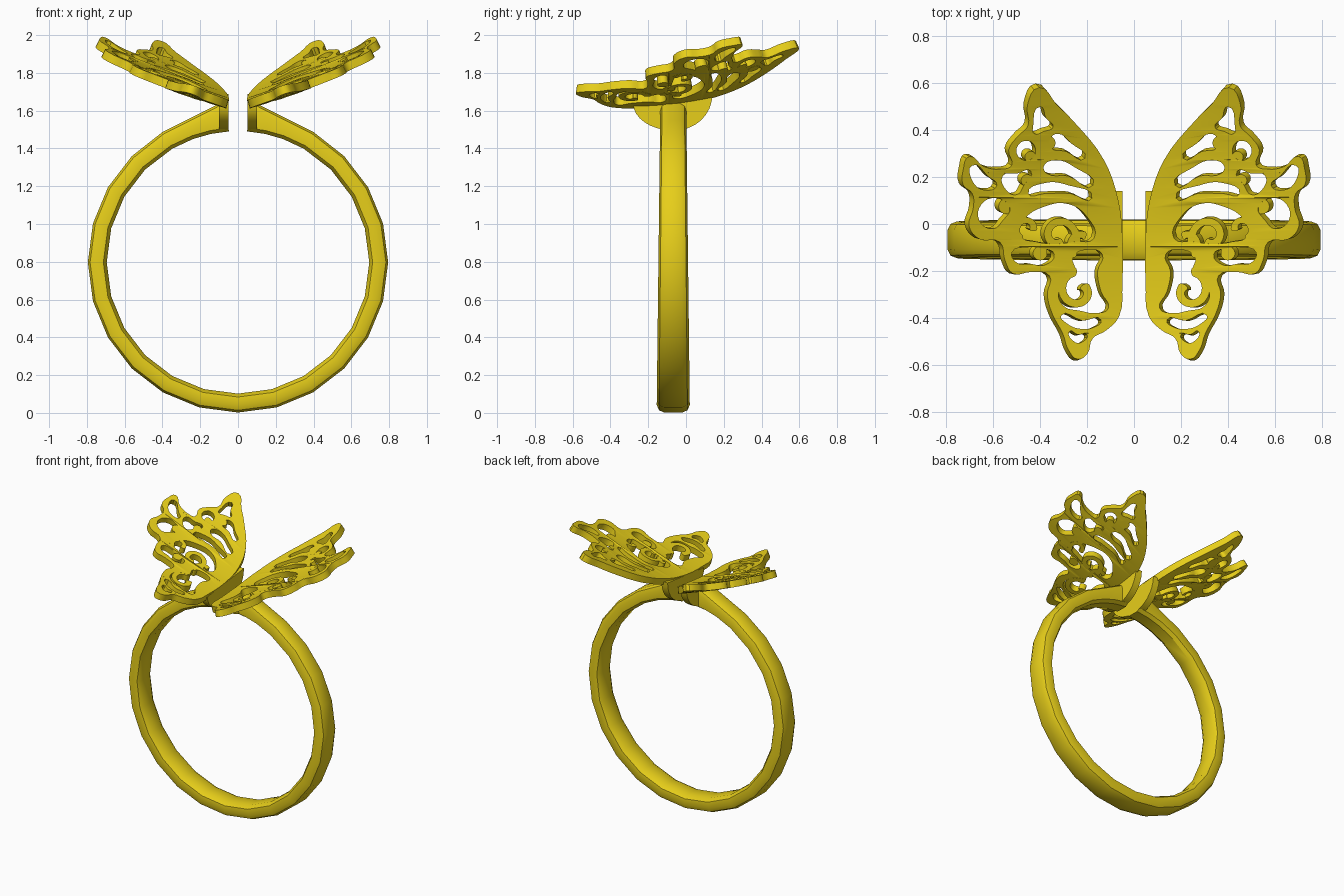
import bpy, bmesh
from math import sin, cos, pi, radians
from mathutils import Vector

if "Cube" in bpy.data.objects:
    bpy.data.objects.remove(bpy.data.objects["Cube"])

gold = bpy.data.materials.new("gold")
gold.diffuse_color = (0.8, 0.62, 0.01, 1)
gold.use_nodes = True
gold.node_tree.nodes["Principled BSDF"].inputs["Base Color"].default_value = gold.diffuse_color
THICK = 0.046


def finish(name, bm, mirror=True):
    bmesh.ops.remove_doubles(bm, verts=bm.verts, dist=0.0004)
    bmesh.ops.recalc_face_normals(bm, faces=bm.faces)
    me = bpy.data.meshes.new(name)
    bm.to_mesh(me)
    bm.free()
    me.materials.clear()
    me.materials.append(gold)
    ob = bpy.data.objects.new(name, me)
    bpy.context.collection.objects.link(ob)
    bpy.ops.object.select_all(action='DESELECT')
    ob.select_set(True)
    bpy.context.view_layer.objects.active = ob
    bpy.ops.object.shade_smooth_by_angle(angle=radians(35))
    if mirror:
        ob.modifiers.new("mirror", 'MIRROR').use_mirror_merge = False
    return ob


def wing_z(x, y):
    return 1.665 + 0.27 * x + 0.15 * y + 0.14 * x * x + 0.25 * y * y


def plate(name, loops, drop=0.0):
    """Fill smooth closed loops (outline plus holes), thicken, lay on the wing surface."""
    cu = bpy.data.curves.new(name, 'CURVE')
    cu.dimensions, cu.fill_mode = '2D', 'BOTH'
    cu.extrude, cu.resolution_u = THICK / 2, 4
    for loop in loops:
        sp = cu.splines.new('BEZIER')
        sp.bezier_points.add(len(loop) - 1)
        sp.use_cyclic_u = True
        for bp, (x, y) in zip(sp.bezier_points, loop):
            bp.co = (x, y, 0)
            bp.handle_left_type = bp.handle_right_type = 'AUTO'
    tmp = bpy.data.objects.new(name + "_path", cu)
    bpy.context.collection.objects.link(tmp)
    me = bpy.data.meshes.new_from_object(
        tmp.evaluated_get(bpy.context.evaluated_depsgraph_get()))
    bpy.data.objects.remove(tmp)
    bm = bmesh.new()
    bm.from_mesh(me)
    for v in bm.verts:
        x, y, z = v.co
        n = Vector((-0.27 - 0.28 * x, -0.15 - 0.5 * y, 1)).normalized()
        v.co = Vector((x, y, wing_z(x, y))) + n * (z - THICK / 2 - drop)
    return finish(name, bm)


def curl(cx, cy, r0, r1, a0, a1, w=0.016, n=12):
    """Closed loop of a spiral ribbon that ends in a rounded blob."""
    left, right = [], []
    for i in range(n + 1):
        t = i / n
        a, r = radians(a0 + (a1 - a0) * t), r0 + (r1 - r0) * t
        h = w * (1 + 0.5 * max(0, t - 0.6))
        left.append((cx + (r + h) * cos(a), cy + (r + h) * sin(a)))
        right.append((cx + (r - h) * cos(a), cy + (r - h) * sin(a)))
    return left + right[::-1]


def dot(cx, cy, r):
    return [(cx + r * cos(i * pi / 4), cy + r * sin(i * pi / 4)) for i in range(8)]


# Wing plate: outer edge and pierced openings
outline = [(.405, .582), (.33, .51), (.257, .437), (.13, .276), (.068, .106), (.05, -.04),
           (.05, -.255), (.064, -.395), (.12, -.455), (.176, -.488), (.2, -.555),
           (.24, -.577), (.278, -.54), (.304, -.467), (.35, -.38), (.37, -.297),
           (.36, -.222), (.44, -.205), (.515, -.212), (.55, -.157), (.572, -.078),
           (.66, -.064), (.703, -.01), (.685, .072), (.69, .13), (.728, .165),
           (.728, .234), (.703, .288), (.64, .245), (.57, .234), (.522, .25),
           (.535, .315), (.495, .375), (.452, .42), (.455, .505)]
holes = [
    [(.40, .50), (.43, .42), (.425, .385), (.385, .395), (.345, .415), (.375, .45)],
    [(.27, .345), (.325, .385), (.36, .36), (.355, .325), (.29, .31), (.21, .28)],
    [(.42, .32), (.455, .355), (.5, .325), (.485, .28), (.44, .275)],
    [(.175, .165), (.25, .24), (.34, .272), (.385, .245), (.37, .215), (.28, .205)],
    [(.18, .11), (.28, .165), (.38, .175), (.45, .13), (.38, .13), (.27, .13)],
    [(.585, .165), (.62, .2), (.69, .25), (.69, .185), (.64, .145)],
    [(.44, .225), (.5, .215), (.56, .205), (.545, .145), (.5, .125), (.47, .165)],
    [(.53, .07), (.59, .11), (.65, .085), (.66, .015), (.6, -.02), (.56, .015)],
]
large_holes = [
    [(.17, -.06), (.2, .03), (.28, .085), (.38, .075), (.47, .015), (.48, -.055),
     (.42, -.075), (.34, -.085), (.25, -.075)],
    [(.34, -.13), (.38, -.175), (.44, -.17), (.5, -.165), (.52, -.12), (.46, -.1), (.39, -.105)],
    [(.2, -.11), (.135, -.13), (.155, -.2), (.14, -.29), (.11, -.36), (.16, -.38), (.23, -.37),
     (.3, -.35), (.322, -.285), (.285, -.23), (.25, -.21), (.26, -.14)],
    [(.14, -.41), (.22, -.412), (.31, -.39), (.285, -.425), (.23, -.447), (.17, -.44)],
    [(.2, -.472), (.24, -.472), (.275, -.458), (.25, -.505), (.225, -.505)],
]
plate("wing", [outline] + holes + large_holes)

# Scrolls and beads inside the openings
scrolls = {
    "upper_scroll": curl(.32, -.05, .075, .03, 200, -110),
    "lower_scroll": curl(.235, -.285, .085, .028, 80, -220, .017),
    "inner_scroll": curl(.22, -.08, .06, .03, -60, 110, .014),
    "outer_scroll": curl(.455, -.02, .05, .025, -60, 190, .013),
    "side_bead": dot(.545, .075, .032),
    "tip_bead": dot(.365, .345, .03),
    "edge_bead": dot(.44, .285, .025),
    "middle_bead": dot(.455, .185, .026),
    "low_bead": dot(.4, -.125, .03),
}
for name, loop in scrolls.items():
    plate(name, [loop], drop=0.001)

# Half-round tab joining each wing to the band
bm = bmesh.new()
N = 16
prof = []
for i in range(N + 1):
    a = pi + pi * i / N
    y = -.07 + .21 * cos(a)
    top = wing_z(.06, y) - .02
    prof.append((y, top + (top - 1.495) * sin(a)))
rings = [[bm.verts.new((x, y, z)) for y, z in prof] for x in (.05, .1)]
for r in rings:
    bm.faces.new(r)
for i in range(N + 1):
    j = (i + 1) % (N + 1)
    bm.faces.new((rings[0][i], rings[0][j], rings[1][j], rings[1][i]))
finish("wing_tab", bm)

# Open band: round below, flaring into straight shoulders at the top
bm = bmesh.new()
angles = [86, 78, 70] + [60 - 15 * i for i in range(21)] + [-250, -258, -266]
rings = []
for d in angles:
    t = radians(d)
    s, c = sin(t), abs(cos(t))
    ro, ri = 0.795, 0.695
    if s > 0.86:
        ro = 0.89 / (s + 0.5 * c)
    w = 0.0875 - 0.009 * (1 + s)
    sec = [(ri, -.6 * w), (ri + .018, -.95 * w), (ro - .04, -w), (ro - .012, -.86 * w), (ro, -.55 * w)]
    sec += [(r, -y) for r, y in reversed(sec)]
    rings.append([bm.verts.new((r * cos(t), y - .0675, .797 + r * s)) for r, y in sec])
M = len(rings[0])
for a, b in zip(rings, rings[1:]):
    for i in range(M):
        j = (i + 1) % M
        bm.faces.new((a[i], a[j], b[j], b[i]))
bm.faces.new(rings[0])
bm.faces.new(rings[-1])
finish("ring_band", bm, mirror=False)
